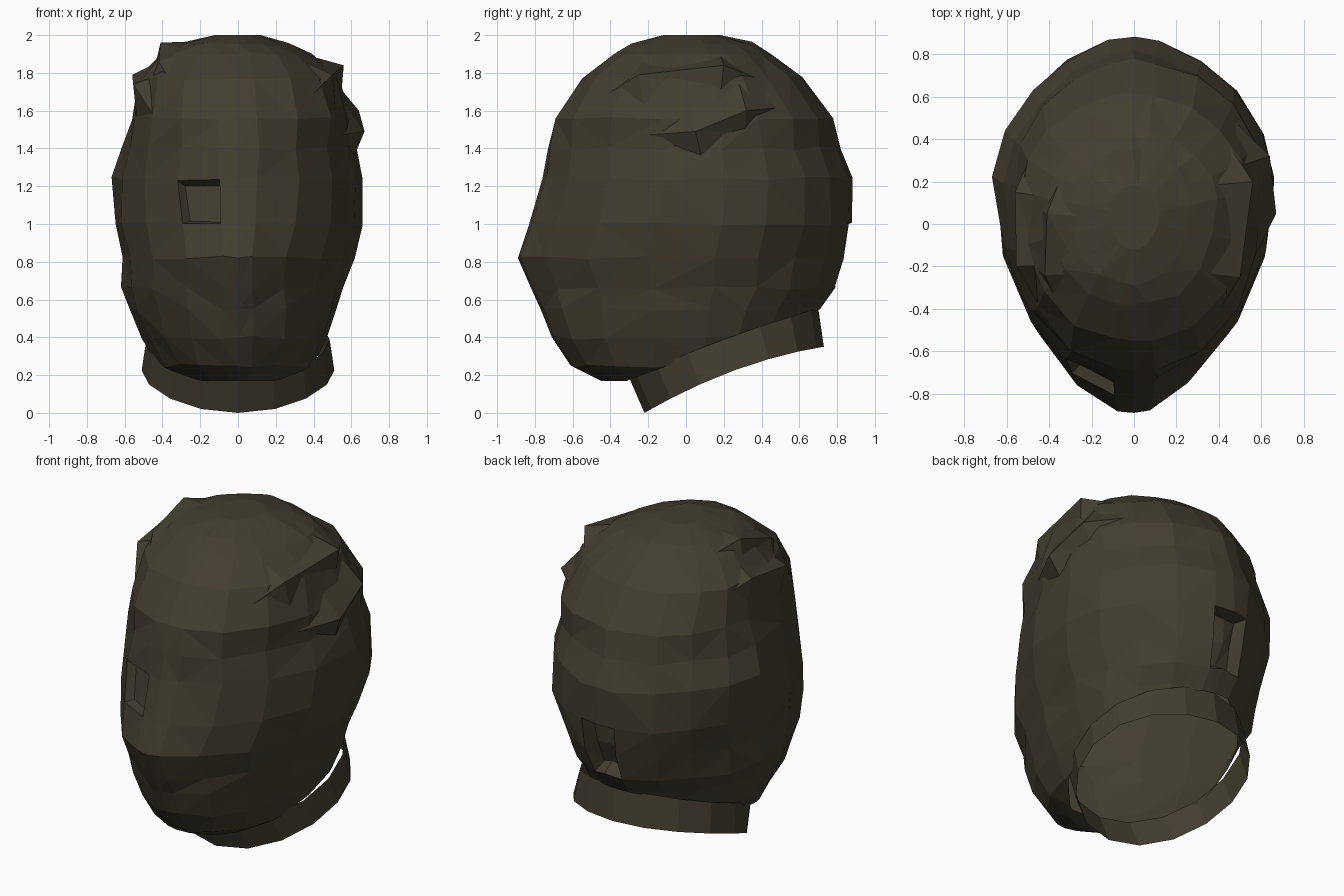
import bpy, bmesh, math, random
from mathutils import Vector
from mathutils.bvhtree import BVHTree

if "Cube" in bpy.data.objects:
    bpy.data.objects.remove(bpy.data.objects["Cube"])

random.seed(4)
mat = bpy.data.materials.new("dark_olive_brown")
mat.diffuse_color = (0.056, 0.047, 0.029, 1)
mat.use_nodes = True
mat.node_tree.nodes["Principled BSDF"].inputs["Base Color"].default_value = mat.diffuse_color


def finish(bm, name):
    bmesh.ops.recalc_face_normals(bm, faces=bm.faces[:])
    me = bpy.data.meshes.new(name)
    bm.to_mesh(me)
    bm.free()
    me.materials.append(mat)
    ob = bpy.data.objects.new(name, me)
    bpy.context.collection.objects.link(ob)
    return ob


def loft(bm, rings, closed_ends):
    rows = [[bm.verts.new(p) for p in r] for r in rings]
    n = len(rows[0])
    for a, b in zip(rows, rows[1:]):
        for i in range(n):
            j = (i + 1) % n
            bm.faces.new((a[i], a[j], b[j], b[i]))
    if closed_ends:
        bm.faces.new(rows[0][::-1])
        bm.faces.new(rows[-1])


# Head shell levels: z, front y, back y, left width, right width, snout sharpness
levels = [
    (0.17, -0.45, 0.30, 0.28, 0.28, 1.0),
    (0.25, -0.61, 0.50, 0.41, 0.40, 1.0),
    (0.40, -0.71, 0.64, 0.50, 0.48, 1.0),
    (0.55, -0.77, 0.71, 0.57, 0.53, 1.1),
    (0.66, -0.82, 0.80, 0.61, 0.55, 1.15),
    (0.82, -0.89, 0.85, 0.62, 0.61, 1.25),
    (1.00, -0.83, 0.885, 0.655, 0.66, 1.15),
    (1.24, -0.76, 0.88, 0.66, 0.655, 1.05),
    (1.40, -0.73, 0.81, 0.61, 0.62, 1.0),
    (1.56, -0.69, 0.77, 0.565, 0.61, 1.0),
    (1.77, -0.55, 0.61, 0.53, 0.54, 1.0),
    (1.90, -0.38, 0.45, 0.41, 0.39, 1.0),
    (1.955, -0.29, 0.36, 0.31, 0.26, 1.0),
    (2.00, -0.12, 0.18, 0.12, 0.12, 1.0),
]
half = [0, 10] + list(range(30, 171, 20))
angles = half + [180] + [360 - d for d in half[:0:-1]]
rings = []
for k, (z, yf, yb, xl, xr, p) in enumerate(levels):
    yc = yf + (yb - yf) * 0.60
    ring = []
    for d in angles:
        a = math.radians(d - 90)
        c, s = math.cos(a), math.sin(a)
        # squarer brow, more diamond-shaped back
        if s < 0:
            n = 2.3 if 1.45 < z < 1.95 else 2.0
        else:
            n = 1.76 if z < 1.5 else 1.95
        r = (abs(c) ** n + abs(s) ** n) ** (-1 / n)
        x = r * c * (xr if c > 0 else xl)
        if s < 0:
            x *= max(abs(c), 1e-6) ** (p - 1)
            y = yc + r * s * (yc - yf)
        else:
            y = yc + r * s * (yb - yc)
        jit = 0.010 if 0 < k < len(levels) - 1 and d else 0
        ring.append(Vector((x, y, z)) + Vector([random.uniform(-jit, jit) for _ in "xyz"]))
    rings.append(ring)
bm = bmesh.new()
loft(bm, rings, True)
bm.normal_update()
shell = BVHTree.FromBMesh(bm)


def recess(targets, thick, depth):
    faces = {min(bm.faces, key=lambda f: (f.calc_center_median() - Vector(t)).length)
             for t in targets}
    bmesh.ops.inset_region(bm, faces=list(faces), thickness=thick, depth=0)
    n = sum((f.normal for f in faces), Vector()).normalized()
    for v in {v for f in faces for v in f.verts}:
        v.co -= n * depth


recess([(-0.21, -0.74, 1.12)], 0.03, 0.05)                        # eye hollow
recess([(x, 0.85, z) for x in (-0.05, 0.05) for z in (0.74, 0.91)], 0.03, 0.09)  # back notch

# Slanted open neck edge
bmesh.ops.bisect_plane(bm, geom=bm.verts[:] + bm.edges[:] + bm.faces[:],
                       plane_co=(0, -0.3, 0.175), plane_no=(0, -0.37, 1), clear_inner=True)
bmesh.ops.triangulate(bm, faces=bm.faces[:])
finish(bm, "head_shell")


# Folded crests: a two-point ridge line whose skirt is snapped onto the shell
def on_shell(p):
    co, n, _, _ = shell.find_nearest(p)
    return co - n * 0.01


def crest(name, start, peaks, end, up, down):
    bm = bmesh.new()
    a, e = on_shell(Vector(start)), on_shell(Vector(end))
    along = (e - a).normalized()
    rows = []
    for p in map(Vector, peaks):
        out = shell.find_nearest(p)[1]
        side = along.cross(out).normalized()
        if side.z < 0:
            side = -side
        rows.append([bm.verts.new(q) for q in
                     (p, on_shell(p + side * up), on_shell(p - side * down))])
    va, ve = bm.verts.new(a), bm.verts.new(e)
    for i, j in ((0, 1), (2, 0)):
        bm.faces.new((rows[0][i], rows[0][j], rows[1][j], rows[1][i]))
        bm.faces.new((va, rows[0][j], rows[0][i]))
        bm.faces.new((ve, rows[1][i], rows[1][j]))
    bmesh.ops.triangulate(bm, faces=bm.faces[:])
    finish(bm, name)


crest("left_upper_crest", (-0.30, -0.47, 1.68),
      [(-0.42, -0.24, 1.86), (-0.41, 0.05, 1.96)], (-0.28, 0.42, 1.87), 0.20, 0.10)
crest("left_lower_crest", (-0.42, -0.52, 1.48),
      [(-0.555, -0.20, 1.74), (-0.56, 0.15, 1.79)], (-0.46, 0.50, 1.68), 0.12, 0.20)
crest("right_upper_crest", (0.34, -0.55, 1.63),
      [(0.50, -0.25, 1.79), (0.56, 0.20, 1.84)], (0.38, 0.52, 1.74), 0.22, 0.16)
crest("right_middle_crest", (0.46, -0.48, 1.45),
      [(0.67, 0.05, 1.49), (0.64, 0.32, 1.60)], (0.46, 0.58, 1.66), 0.20, 0.12)

# Tilted neck collar
bm = bmesh.new()
top, bottom = [], []
M = 16
for i in range(M):
    a = 2 * math.pi * i / M - math.pi / 2
    c, s = math.cos(a), math.sin(a)
    y = 0.20 + 0.50 * s
    top.append((0.485 * c, y, 0.295 + 0.37 * y + 0.02 * c * c))
    y = 0.255 + 0.475 * s
    bottom.append((0.51 * c, y, 0.35 * (y + 0.22) / 0.95 + 0.05 * c * c))
loft(bm, [bottom, top], False)
finish(bm, "neck_collar")
